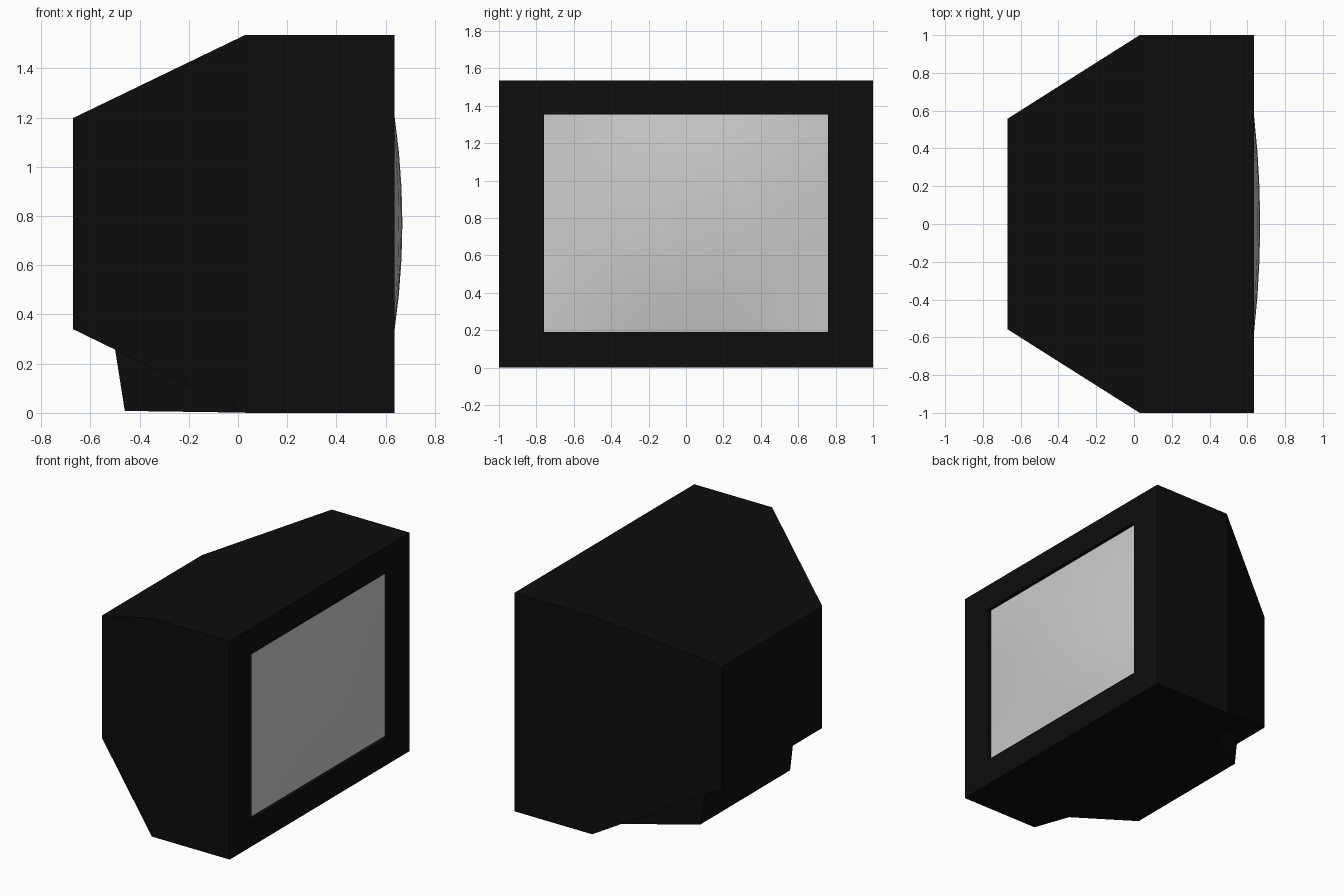
import bpy, bmesh

if "Cube" in bpy.data.objects:
    bpy.data.objects.remove(bpy.data.objects["Cube"])


def make_object(name, bm, colour=None):
    bmesh.ops.recalc_face_normals(bm, faces=bm.faces[:])
    mesh = bpy.data.meshes.new(name)
    bm.to_mesh(mesh)
    bm.free()
    obj = bpy.data.objects.new(name, mesh)
    bpy.context.collection.objects.link(obj)
    if colour:
        mesh.materials.append(colour)
    return obj


def loft(name, rings, colour, cap_end=True):
    """Skin a row of four-sided rings."""
    bm = bmesh.new()
    loops = [[bm.verts.new(p) for p in ring] for ring in rings]
    for a, b in zip(loops, loops[1:]):
        for i in range(4):
            j = (i + 1) % 4
            bm.faces.new((a[i], a[j], b[j], b[i]))
    bm.faces.new(loops[0])
    if cap_end:
        bm.faces.new(loops[-1])
    return make_object(name, bm, colour)


def rect(x, half_y, z0, z1):
    return [(x, -half_y, z0), (x, half_y, z0), (x, half_y, z1), (x, -half_y, z1)]


black = bpy.data.materials.new("black_plastic")
black.diffuse_color = (0.004, 0.004, 0.004, 1)
black.use_nodes = True
black.node_tree.nodes["Principled BSDF"].inputs["Base Color"].default_value = black.diffuse_color

# Casing: tapered back, square front, bezel and recessed opening
FRONT, RECESS = 0.636, 0.61
HY, Z0, Z1 = 0.76, 0.19, 1.352
loft("casing", [
    rect(-0.67, 0.557, 0.34, 1.198),
    rect(0.03, 1.0, 0.0, 1.536),
    rect(FRONT, 1.0, 0.0, 1.536),
    rect(FRONT, HY, Z0, Z1),
    rect(RECESS, HY, Z0, Z1),
], black)

# Rear foot: wedge under the sloping back, sides following the taper
loft("rear_foot", [
    [(-0.50, -0.485, 0.262), (-0.50, 0.485, 0.262),
     (-0.46, 0.50, 0.008), (-0.46, -0.50, 0.008)],
    [(0.03, -0.81, 0.01), (0.03, 0.81, 0.01),
     (0.03, 0.81, 0.001), (0.03, -0.81, 0.001)],
], black)

# Screen: glass bulging out of the opening
N = 8
bm = bmesh.new()
bmesh.ops.create_grid(bm, x_segments=N, y_segments=N, size=1.0)
for v in bm.verts:
    u, w = v.co.x, v.co.y
    bulge = 0.057 * (1 - u * u) * (1 - w * w)
    v.co = (RECESS + 0.001 + bulge, u * HY, (Z0 + Z1) / 2 + w * (Z1 - Z0) / 2)
for f in bm.faces:
    f.smooth = True
screen = make_object("screen", bm)
if screen.data.polygons[0].normal.x < 0:
    screen.data.flip_normals()
